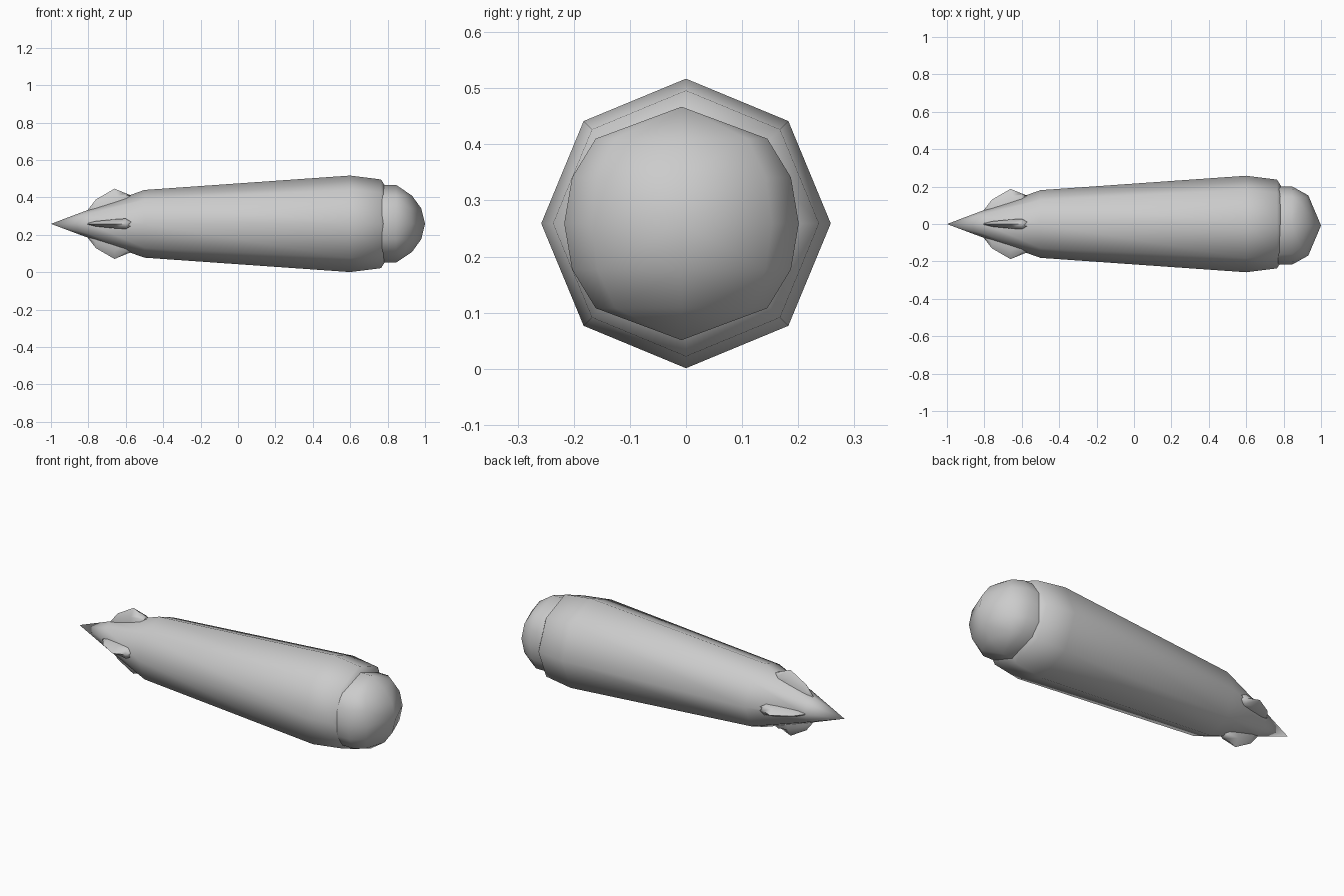
import bpy, bmesh
from math import sin, cos, pi, radians
from mathutils import Matrix, Vector

if "Cube" in bpy.data.objects:
    bpy.data.objects.remove(bpy.data.objects["Cube"])

CZ = 0.259  # height of the long axis


def finish(name, bm, angle):
    bmesh.ops.recalc_face_normals(bm, faces=bm.faces)
    mesh = bpy.data.meshes.new(name)
    bm.to_mesh(mesh)
    bm.free()
    obj = bpy.data.objects.new(name, mesh)
    bpy.context.collection.objects.link(obj)
    bpy.ops.object.select_all(action='DESELECT')
    obj.select_set(True)
    bpy.context.view_layer.objects.active = obj
    bpy.ops.object.shade_smooth_by_angle(angle=radians(angle))
    return obj


def loft(bm, rings):
    rows = [[bm.verts.new(p) for p in ring] for ring in rings]
    n = len(rows[0])
    for a, b in zip(rows, rows[1:]):
        for i in range(n):
            j = (i + 1) % n
            bm.faces.new((a[i], a[j], b[j], b[i]))
    bm.faces.new(rows[0])
    bm.faces.new(rows[-1][::-1])


# Body: eight-sided tapered hull with a pointed tail
bm = bmesh.new()
profile = [(-1, 0.0005), (-0.8, 0.075), (-0.5, 0.181), (0.6, 0.258),
           (0.765, 0.237), (0.80, 0.18)]
loft(bm, [[(x, r * cos(k * pi / 4), CZ + r * sin(k * pi / 4)) for k in range(8)]
          for x, r in profile])
bmesh.ops.remove_doubles(bm, verts=bm.verts, dist=0.002)
finish("body", bm, 50)

# Nose dome: faceted round cap
bm = bmesh.new()
for z, w, d in [(0, 0.209, 0.155), (0.082, 0.195, 0.135),
                (0.151, 0.153, 0.085), (0.208, 0, 0)]:
    for s in (1, -1):
        for side in (1, -1):
            for x, y in [(0.77, w), (0.845, w), (0.845 + 0.56 * d, 0.77 * w),
                         (0.845 + d, 0)]:
                bm.verts.new((x, side * y - 0.008, CZ + s * z))
bmesh.ops.remove_doubles(bm, verts=bm.verts, dist=0.001)
bmesh.ops.convex_hull(bm, input=bm.verts)
finish("nose_dome", bm, 60)

# Tail fins: four small rounded blades, (x, tip radius, half thickness)
stations = [(-0.805, 0.072, 0.003), (-0.76, 0.13, 0.014), (-0.66, 0.188, 0.024),
            (-0.6, 0.163, 0.028), (-0.57, 0.145, 0.01)]
for k in range(4):
    turn = Matrix.Rotation(k * pi / 2, 4, 'X')
    bm = bmesh.new()
    rings = []
    for x, top, t in stations:
        base = 0.36 * (x + 1)
        mid = base + 0.35 * (top - base)
        section = [(-t, base - 0.04), (-t, mid), (0, top), (t, mid), (t, base - 0.04)]
        rings.append([turn @ Vector((x, y, r)) + Vector((0, 0, CZ)) for y, r in section])
    loft(bm, rings)
    finish("tail_fin_%d" % (k + 1), bm, 75)
